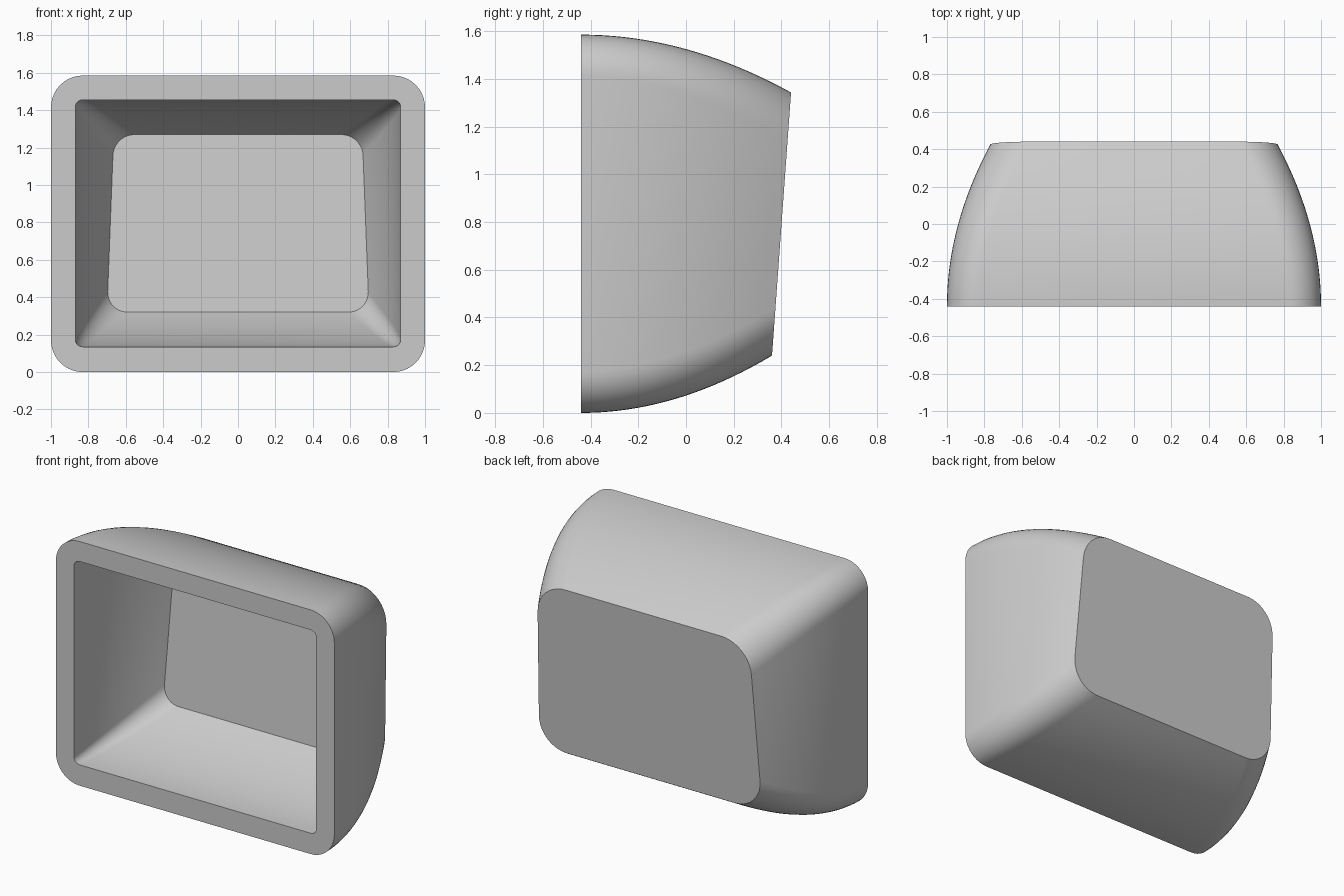
import bpy, bmesh, math

cube = bpy.data.objects.get("Cube")
if cube:
    bpy.data.objects.remove(cube)

FRONT = -0.44      # y of the open rim
TILT = 0.0724      # lean of the closed end, y per z
STEPS = 20         # rings along the depth
ARC = 10           # segments per rounded corner


def ring(bm, t, half, top, bottom, bows, radii, end):
    """Rounded rectangle at depth t: 0 is the rim, 1 the leaning end."""
    bow_side, bow_top, bow_bottom = bows

    def depth(z):
        return t * (end + TILT * z - FRONT)

    zt, zb = top, bottom
    for _ in range(12):
        zt = top - bow_top * depth(zt) ** 2
        zb = bottom + bow_bottom * depth(zb) ** 2
    r = radii[0] + (radii[1] - radii[0]) * t
    verts = []
    for corner, (sx, sz) in enumerate(((1, 1), (-1, 1), (-1, -1), (1, -1))):
        for i in range(ARC + 1):
            a = math.pi / 2 * (corner + i / ARC)
            z = (zt - r if sz > 0 else zb + r) + r * math.sin(a)
            d = depth(z)
            x = sx * (half - bow_side * d * d - r) + r * math.cos(a)
            verts.append(bm.verts.new((x, FRONT + d, z)))
    return verts


bm = bmesh.new()
# Outer shell from closed end to rim, then inner hollow from rim to floor
rings = [ring(bm, 1 - i / STEPS, 1.0, 1.585, 0.0,
              (0.31, 0.313, 0.375), (0.17, 0.20), 0.343)
         for i in range(STEPS + 1)]
rings += [ring(bm, i / STEPS, 0.87, 1.455, 0.135,
               (0.375, 0.338, 0.41), (0.04, 0.11), 0.209)
          for i in range(STEPS + 1)]
for a, b in zip(rings, rings[1:]):
    n = len(a)
    for i in range(n):
        j = (i + 1) % n
        bm.faces.new((a[i], a[j], b[j], b[i]))
# Flat closed end and flat inner floor
bm.faces.new(rings[0])
bm.faces.new(rings[-1])
bmesh.ops.recalc_face_normals(bm, faces=bm.faces)

mesh = bpy.data.meshes.new("hollow_cap")
bm.to_mesh(mesh)
bm.free()
cap = bpy.data.objects.new("hollow_cap", mesh)
bpy.context.collection.objects.link(cap)

# Plain grey plastic
grey = bpy.data.materials.new("light_grey")
grey.use_nodes = True
color = (0.6, 0.6, 0.6, 1)
grey.diffuse_color = color
grey.node_tree.nodes["Principled BSDF"].inputs["Base Color"].default_value = color
mesh.materials.append(grey)

bpy.ops.object.select_all(action="DESELECT")
cap.select_set(True)
bpy.context.view_layer.objects.active = cap
bpy.ops.object.shade_smooth_by_angle(angle=math.radians(35))
